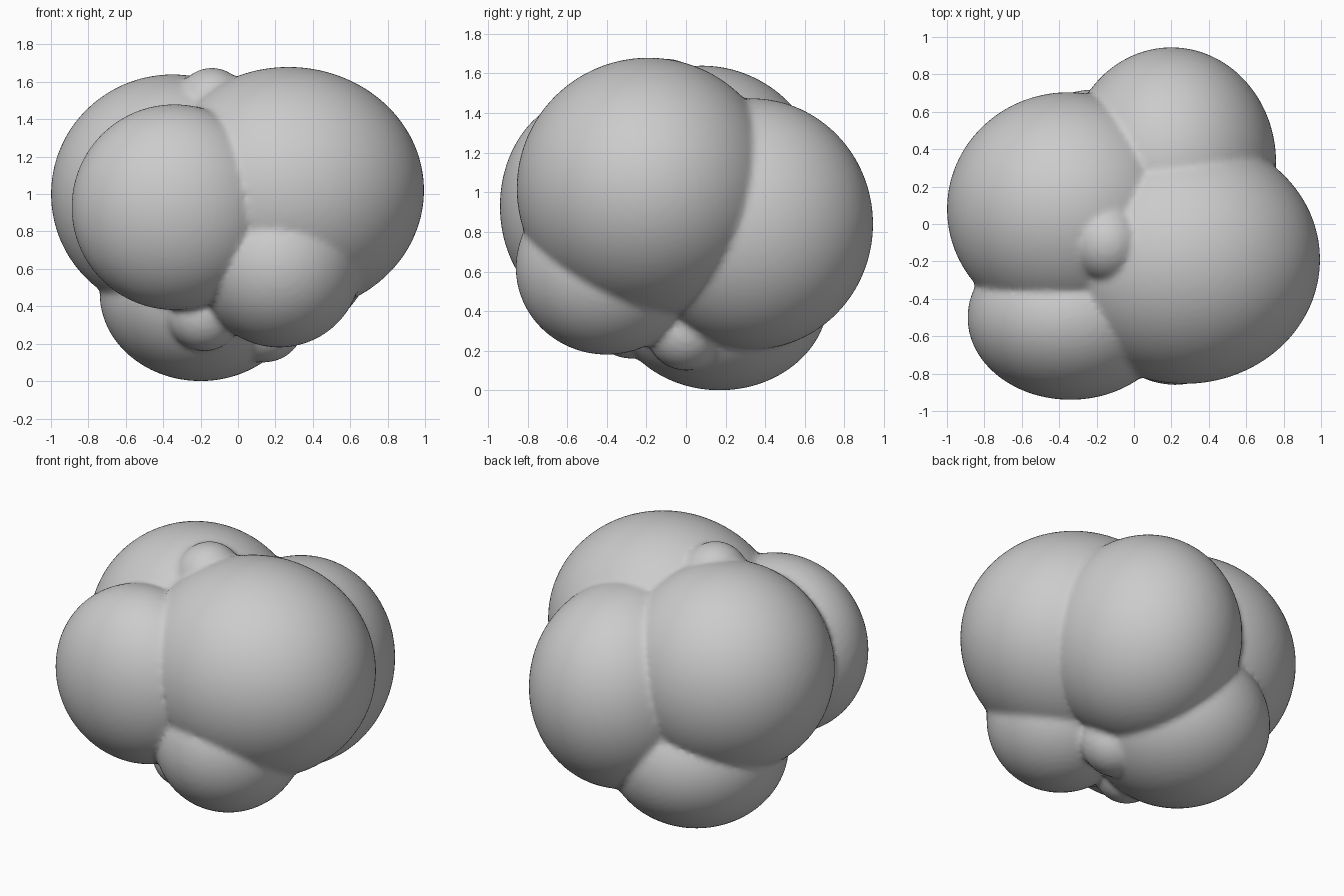
import bpy, bmesh
from mathutils import Matrix, Vector

if "Cube" in bpy.data.objects:
    bpy.data.objects.remove(bpy.data.objects["Cube"])

# Lobes of the cluster: centre, radii
LOBES = [
    ((0.27, -0.19, 1.02), (0.725, 0.665, 0.66)),   # upper right
    ((-0.35, 0.08, 1.00), (0.65, 0.625, 0.64)),    # upper left
    ((-0.34, -0.50, 0.93), (0.55, 0.44, 0.55)),    # front left
    ((0.20, 0.33, 0.84), (0.56, 0.615, 0.635)),    # back right
    ((-0.20, 0.17, 0.47), (0.54, 0.55, 0.47)),     # bottom
    ((0.22, -0.40, 0.62), (0.44, 0.46, 0.44)),     # lower front
    ((-0.14, -0.10, 1.46), (0.20, 0.21, 0.215)),   # small top bud
    ((-0.18, -0.28, 0.36), (0.20, 0.20, 0.20)),    # small underside bud
    ((0.14, 0.00, 0.30), (0.21, 0.20, 0.20)),      # small underside bud
]

# All lobes as overlapping ellipsoids in one mesh
bm = bmesh.new()
for centre, radii in LOBES:
    m = Matrix.Translation(centre) @ Matrix.Diagonal(Vector(radii)).to_4x4()
    bmesh.ops.create_icosphere(bm, subdivisions=5, radius=1.0, matrix=m)
mesh = bpy.data.meshes.new("lobed_cluster")
bm.to_mesh(mesh)
bm.free()
body = bpy.data.objects.new("lobed_cluster", mesh)
bpy.context.collection.objects.link(body)

# Fuse the lobes into one skin with slightly softened creases
remesh = body.modifiers.new("fuse", 'REMESH')
remesh.mode = 'VOXEL'
remesh.voxel_size = 0.02
remesh.use_smooth_shade = True
soften = body.modifiers.new("soften", 'SMOOTH')
soften.factor = 0.5
soften.iterations = 3
